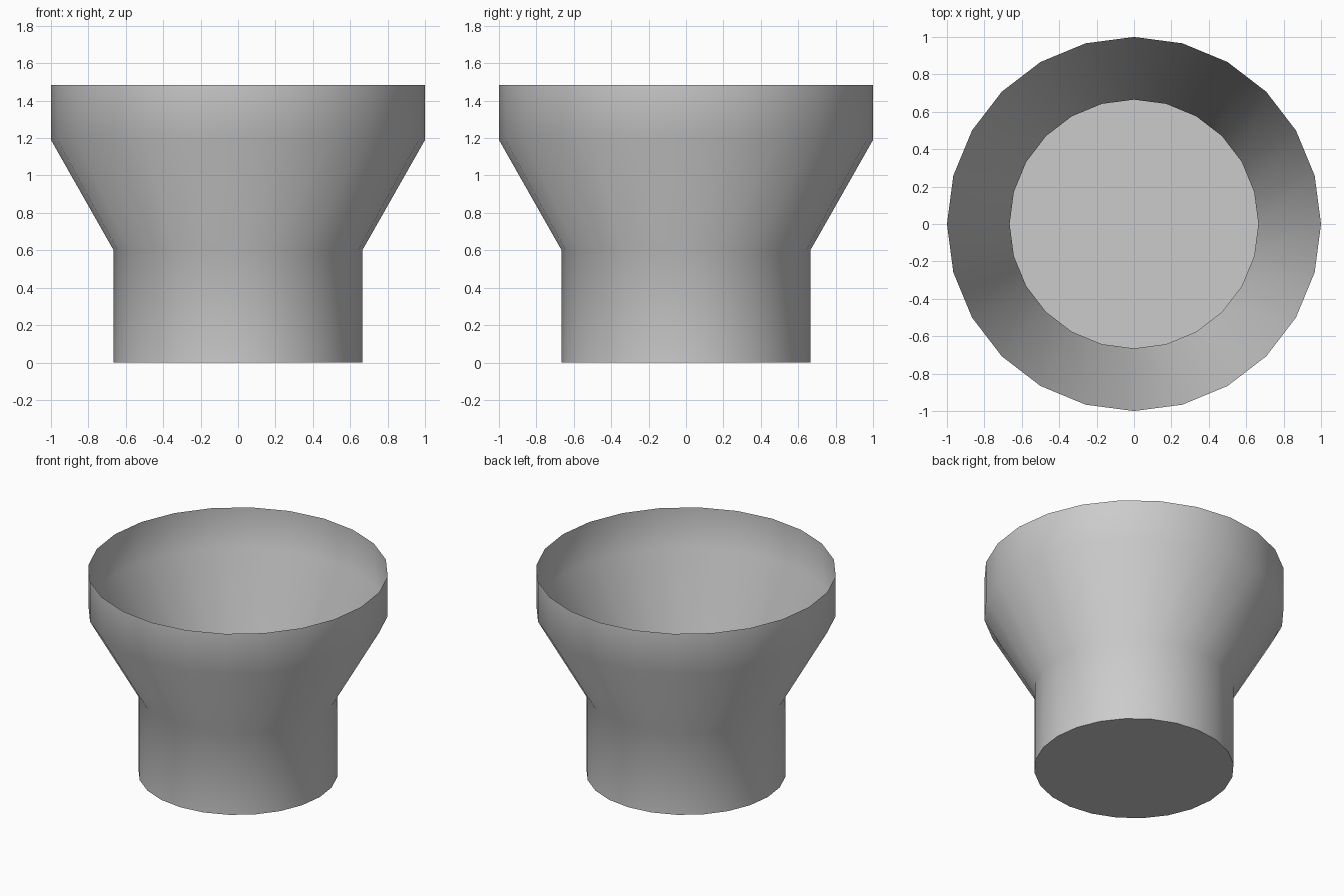
import bpy, bmesh
from math import cos, sin, pi, radians

if "Cube" in bpy.data.objects:
    bpy.data.objects.remove(bpy.data.objects["Cube"])

SIDES = 24
# radius, height from the base up to the open rim
PROFILE = [(0.665, 0.0), (0.665, 0.6), (1.0, 1.19), (1.0, 1.485)]

bm = bmesh.new()
rings = [[bm.verts.new((r * cos(2 * pi * i / SIDES), r * sin(2 * pi * i / SIDES), z))
          for i in range(SIDES)] for r, z in PROFILE]

# thin outer wall, facing outwards
for low, high in zip(rings, rings[1:]):
    for i in range(SIDES):
        j = (i + 1) % SIDES
        bm.faces.new((low[i], low[j], high[j], high[i]))

# closed base, facing down
bm.faces.new(rings[0][::-1])

mesh = bpy.data.meshes.new("flared_cup")
bm.to_mesh(mesh)
bm.free()
cup = bpy.data.objects.new("flared_cup", mesh)
bpy.context.collection.objects.link(cup)

# smooth wall with a sharp base edge
bpy.context.view_layer.objects.active = cup
cup.select_set(True)
bpy.ops.object.shade_smooth_by_angle(angle=radians(40))
